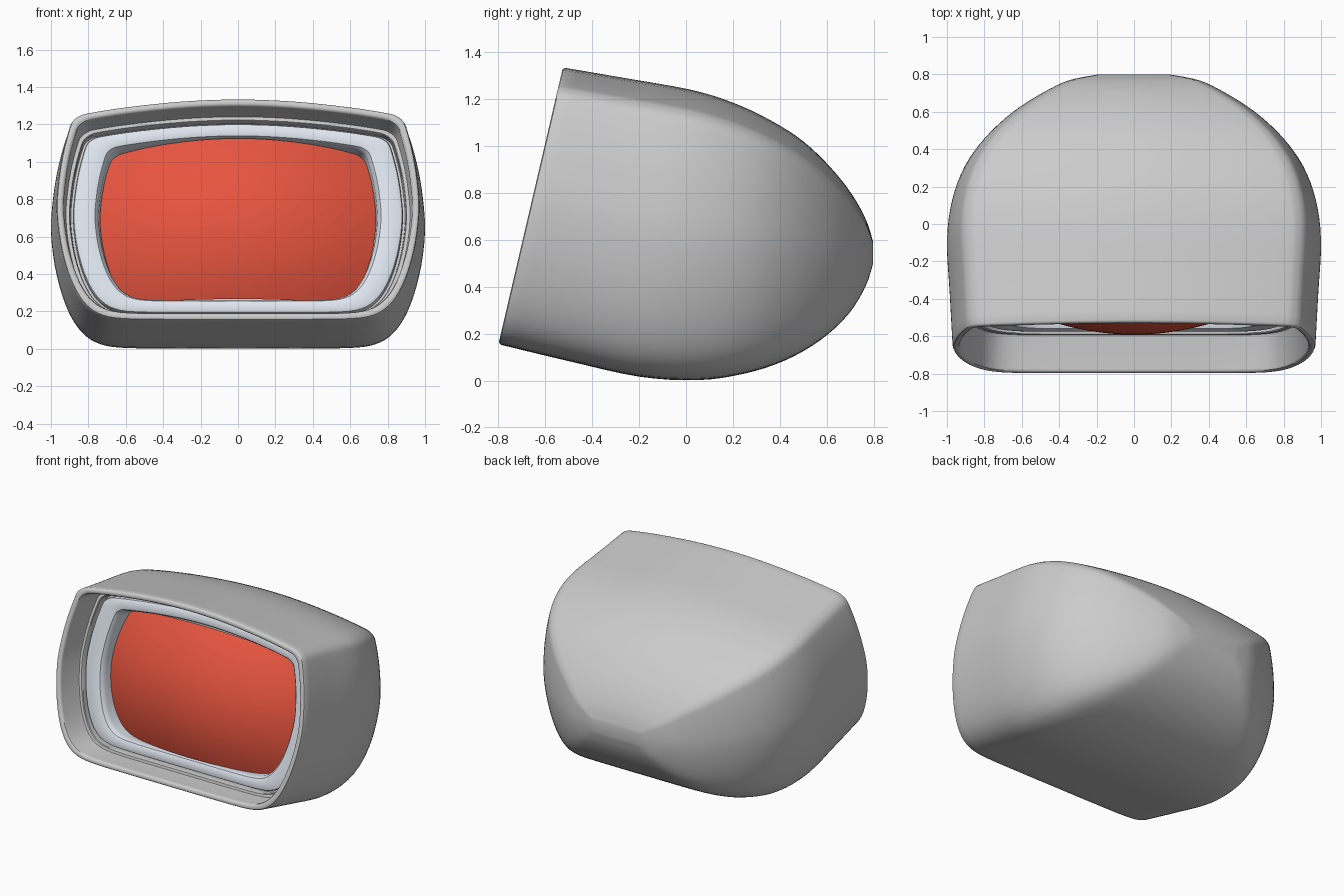
import bpy, math
from mathutils import Vector

if "Cube" in bpy.data.objects:
    bpy.data.objects.remove(bpy.data.objects["Cube"])

# normalised half outline of the housing: u = half width (0..1), v = height (0..1)
HALF = [(0, 0), (.32, 0), (.62, .003), (.75, .02), (.83, .06), (.89, .125), (.94, .22),
        (.98, .35), (1, .5), (.99, .63), (.967, .75), (.933, .86), (.912, .9),
        (.875, .924), (.82, .938), (.6, .966), (.3, .991), (0, 1)]


def spline(pts, n, closed=False):
    """Catmull-Rom resampling of points of any dimension."""
    out, m = [], len(pts)
    get = (lambda i: pts[i % m]) if closed else (lambda i: pts[max(0, min(m - 1, i))])
    for i in range(m if closed else m - 1):
        a, b, c, d = get(i - 1), get(i), get(i + 1), get(i + 2)
        for k in range(n):
            t = k / n
            out.append(tuple(.5 * (2 * q + (r - p) * t + (2 * p - 5 * q + 4 * r - s) * t * t
                                   + (3 * q - p - 3 * r + s) * t ** 3)
                             for p, q, r, s in zip(a, b, c, d)))
    if not closed:
        out.append(tuple(pts[-1]))
    return out


OUTLINE = spline(HALF + [(-u, v) for u, v in HALF[-2:0:-1]], 3, True)

# tilted frame of the front opening
B0, T0, W0 = Vector((0, -.80, .155)), Vector((0, -.525, 1.335)), .97
UP = (T0 - B0).normalized()
IN = Vector((0, UP.z, -UP.y))
H0 = (T0 - B0).length


def opening_loop(ix, iz, depth, t=1.0):
    """Outline inset by ix / iz, scaled by t about its middle; depth may be a function."""
    loop = []
    for u, v in OUTLINE:
        u, v = u * t, .5 + (v - .5) * t
        d = depth(u, v) if callable(depth) else depth
        p = B0 + UP * (iz + v * (H0 - 2 * iz)) + IN * d
        p.x = u * (W0 - ix)
        loop.append(p)
    return loop


def body_loop(yb, zb, yt, zt, w):
    b, t = Vector((0, yb, zb)), Vector((0, yt, zt))
    loop = []
    for u, v in OUTLINE:
        p = b.lerp(t, v)
        p.x = u * w
        loop.append(p)
    return loop


def loft(name, loops, cap_first=False, cap_last=False, ring=False, color=None):
    n = len(OUTLINE)
    verts = [p for l in loops for p in l]
    faces = []
    for j in range(len(loops) if ring else len(loops) - 1):
        a, b = j * n, ((j + 1) % len(loops)) * n
        for i in range(n):
            k = (i + 1) % n
            faces.append((a + i, a + k, b + k, b + i))
    if cap_first:
        faces.append(tuple(reversed(range(n))))
    if cap_last:
        faces.append(tuple(range(len(verts) - n, len(verts))))
    me = bpy.data.meshes.new(name)
    me.from_pydata(verts, [], faces)
    ob = bpy.data.objects.new(name, me)
    bpy.context.collection.objects.link(ob)
    if color:
        mat = bpy.data.materials.new(name + "_colour")
        mat.diffuse_color = (*color, 1)
        mat.use_nodes = True
        mat.node_tree.nodes["Principled BSDF"].inputs["Base Color"].default_value = mat.diffuse_color
        me.materials.append(mat)
    bpy.ops.object.select_all(action='DESELECT')
    ob.select_set(True)
    bpy.context.view_layer.objects.active = ob
    bpy.ops.object.shade_smooth_by_angle(angle=math.radians(35))
    return ob


# housing: sections from the back to the front (bottom y z, top y z, half width)
STATIONS = [(.798, .50, .798, .59, .20), (.765, .40, .77, .68, .35),
            (.69, .28, .71, .79, .49), (.57, .17, .62, .905, .65),
            (.42, .085, .50, 1.02, .795), (.25, .03, .36, 1.11, .905),
            (.05, .002, .20, 1.185, .972), (-.20, .017, .02, 1.24, 1.0),
            (-.50, .083, -.25, 1.288, .985), (-.787, .152, -.513, 1.333, .97)]
outer = [body_loop(*s) for s in spline(STATIONS, 4)]
# rounded rim, inner wall, and stepped ledge
RIM = [(.004, .004), (.012, 0), (.025, 0), (.034, .006), (.038, .016), (.045, .19),
       (.05, .2), (.068, .2), (.072, .205), (.076, .26), (.12, .26)]
loft("housing", outer + [opening_loop(i, i, d) for i, d in RIM], cap_first=True)

# bezel: pale rounded frame around the screen
BEZEL = [(.088, .086, .30), (.088, .086, .225), (.093, .09, .213), (.105, .1, .207),
         (.185, .14, .207), (.205, .152, .212), (.218, .16, .228), (.225, .164, .25),
         (.243, .172, .44), (.20, .14, .44)]
loft("bezel", [opening_loop(*b) for b in BEZEL], ring=True, color=(.74, .79, .86))


# screen: domed panel inside the bezel
def dome(u, v):
    return .095 + .2 * u * u + .12 * (2 * v - 1) ** 2


loft("screen", [opening_loop(.232, .165, dome, t / 12) for t in range(12, 0, -1)],
     cap_last=True, color=(.8, .09, .05))
